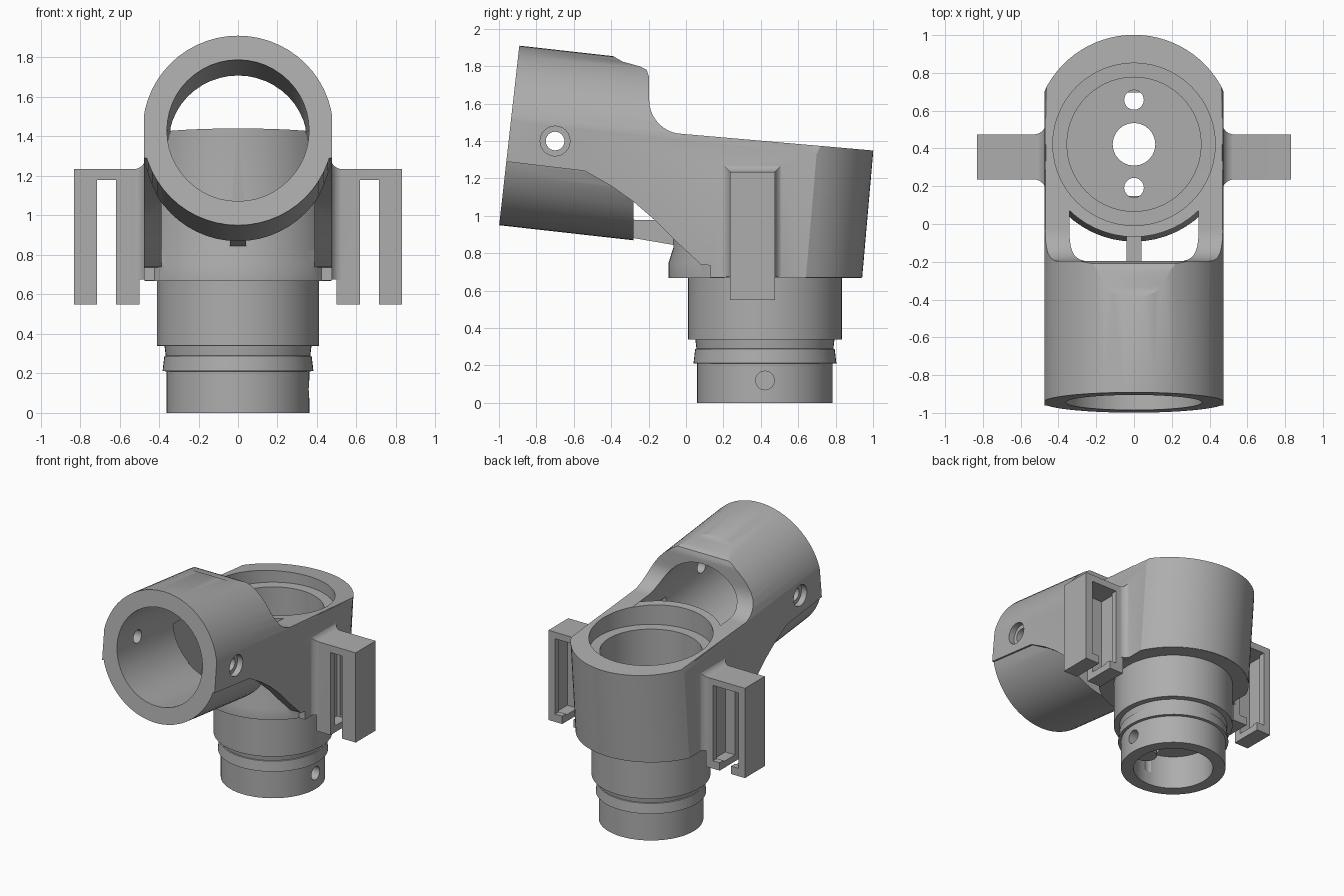
import bpy, bmesh
from math import sin, cos, pi, radians, acos, asin
from mathutils import Matrix

old = bpy.data.objects.get("Cube")
if old:
    bpy.data.objects.remove(old, do_unlink=True)

grey = bpy.data.materials.new("plain grey")
grey.use_nodes = True
grey.diffuse_color = (0.42, 0.42, 0.42, 1)
grey.node_tree.nodes["Principled BSDF"].inputs["Base Color"].default_value = grey.diffuse_color

AXES = {"x": lambda u, v, w: (w, u, v),
        "y": lambda u, v, w: (u, w, v),
        "z": lambda u, v, w: (u, v, w)}


def finish(name, bm, matrix=None):
    if matrix:
        bm.transform(matrix)
    bmesh.ops.recalc_face_normals(bm, faces=bm.faces)
    mesh = bpy.data.meshes.new(name)
    bm.to_mesh(mesh)
    bm.free()
    mesh.materials.append(grey)
    obj = bpy.data.objects.new(name, mesh)
    bpy.context.collection.objects.link(obj)
    return obj


def loft(name, axis, sections, matrix=None):
    """Join outlines of equal length, each given as (position, points)."""
    bm = bmesh.new()
    rings = [[bm.verts.new(AXES[axis](u, v, w)) for u, v in pts] for w, pts in sections]
    n = len(rings[0])
    for a, b in zip(rings, rings[1:]):
        for i in range(n):
            j = (i + 1) % n
            bm.faces.new((a[i], a[j], b[j], b[i]))
    bm.faces.new(rings[0])
    bm.faces.new(rings[-1])
    return finish(name, bm, matrix)


def prism(name, axis, pts, a, b, matrix=None):
    return loft(name, axis, [(a, pts), (b, pts)], matrix)


def rect(u0, u1, v0, v1):
    return [(u0, v0), (u1, v0), (u1, v1), (u0, v1)]


def arc(cx, cy, r, a0, a1, n):
    return [(cx + r * cos(a0 + (a1 - a0) * i / n), cy + r * sin(a0 + (a1 - a0) * i / n))
            for i in range(n + 1)]


def circle(cx, cy, r, n=48):
    return arc(cx, cy, r, 0, 2 * pi, n)[:-1]


def lathe(name, profile, y, n=56):
    """Turn (radius, height) sections about an upright axis."""
    return loft(name, "z", [(z, circle(0, y, r, n)) for r, z in profile])


def boolean(obj, other, op):
    mod = obj.modifiers.new("cut", "BOOLEAN")
    mod.operation, mod.object, mod.solver = op, other, "EXACT"
    deps = bpy.context.evaluated_depsgraph_get()
    mesh = bpy.data.meshes.new_from_object(obj.evaluated_get(deps))
    obj.modifiers.clear()
    obj.data = mesh
    bpy.data.objects.remove(other, do_unlink=True)


def cut(obj, other):
    boolean(obj, other, "DIFFERENCE")


def join(obj, other):
    boolean(obj, other, "UNION")


def keep(obj, other):
    boolean(obj, other, "INTERSECT")


CY = 0.422                       # upright axis
R, BORE = 0.483, 0.36            # slanted tube radii
tilt = Matrix.Translation((0, -0.945, 1.43)) @ Matrix.Rotation(radians(-6.4), 4, "X")

# Main body: arched section along the slanted axis
arch = arc(0, 0, R, 0, pi, 28) + [(-R, -1.3), (R, -1.3)]
body = prism("coupling_body", "y", arch, 0, 2.3, tilt)

# Rounded back and flat sides
half = 0.475
a = acos(half / 0.526)
plan = [(half, -2.5)] + arc(0, 0, 0.526, a, pi - a, 28) + [(-half, -2.5)]
lean = Matrix.Translation((0, 0.414, 0.67)) @ Matrix.Rotation(radians(-5), 4, "X")
keep(body, prism("plan_cutter", "z", plan, -0.5, 2, lean))

# Side silhouette
cheek = [(-0.54, 1.24), (-0.4, 1.16), (-0.28, 1.075), (-0.17, 0.98), (-0.06, 0.87),
         (0.08, 0.74), (0.13, 0.735), (0.13, 0.67)]
back_edge = [(-0.4, 2.1), (-0.4, 1.86), (-0.34, 1.825), (-0.25, 1.8), (-0.21, 1.78), (-0.197, 1.74)]
throat = arc(-0.015, 1.62, 0.182, pi, 1.5 * pi, 10)
side = ([(-1.2, 0.7), (-1.2, 2.1)] + back_edge + throat
        + [(1.2, 1.332), (1.2, 0.67)] + cheek[:1:-1] + [(-0.28, 0.7)])
keep(body, prism("side_cutter", "x", side, -0.8, 0.8))

# Free the round underside of the tube from the cheeks
under = prism("under_cutter", "x", [(-1.3, 0.5), (-1.3, 1.33)] + cheek[:3] + [(-0.279, 0.5)], -0.7, 0.7)
cut(under, prism("tube_form", "y", circle(0, 0, R, 56), -0.5, 1.5, tilt))
cut(body, under)

# Tube bore and the open gap behind it
cut(body, prism("bore_cutter", "y", circle(0, 0, BORE), -0.2, 1.2, tilt))
cut(body, prism("gap_cutter", "x", rect(-0.27, 0.25, 0.6, 1.33), -0.387, 0.387))

# Upright socket, flange and stepped spigot
column = lathe("column", [(0.362, 0), (0.362, 0.21), (0.382, 0.212), (0.373, 0.288),
                          (0.366, 0.29), (0.372, 0.338), (0.411, 0.34), (0.411, 0.668),
                          (0.515, 0.669), (0.515, 0.75), (0.49, 0.83), (0.49, 1.7)], CY)
keep(column, prism("column_clip", "x",
                   [(-0.5, -0.1), (-0.5, 1.478), (1.2, 1.33), (1.2, -0.1)], -0.471, 0.471))
join(body, column)

# Rib under the gap
join(body, prism("rib", "x", [(-0.32, 0.888), (-0.04, 0.84), (-0.04, 0.975), (-0.32, 0.98)], -0.04, 0.04))

# Socket bores, spigot cavity and floor holes
cut(body, lathe("socket_cutter", [(0.355, 0.4), (0.355, 1.28), (0.43, 1.281), (0.43, 2)], CY))
cut(body, lathe("cavity_cutter", [(0.275, -0.2), (0.275, 0.25)], CY))
for dy, r in ((0, 0.113), (0.235, 0.052), (-0.23, 0.052)):
    cut(body, prism("floor_hole", "z", circle(0, CY + dy, r, 24), 0.1, 0.6))

# Screw boss inside the spigot with its blind side hole
join(body, prism("screw_boss", "z", circle(0.245, CY, 0.075, 24), 0.01, 0.27))
cut(body, prism("screw_hole", "x", circle(CY, 0.12, 0.05, 24), 0.22, 0.5))

# Counterbored pin holes through the tube sides
cut(body, prism("pin_hole", "x", circle(-0.7, 1.4, 0.05, 24), -0.7, 0.7))
for s in (-1, 1):
    cut(body, prism("pin_counterbore", "x", circle(-0.7, 1.4, 0.08, 24), s * 0.43, s * 0.7))

# Side clips: flared foot, block, rear pocket and slot
for s in (-1, 1):
    sections = []
    for i in range(7):
        t = i / 6 * pi / 2
        f = 0.06 * (1 - sin(t))
        x = 0.468 + 0.062 * (1 - cos(t))
        sections.append((s * x, rect(0.236 - f, 0.474 + f, 0.675, 1.234 + f)))
    join(body, loft("clip_foot", "x", sections))
    clip = prism("clip", "x", rect(0.235, 0.475, 0.55, 1.235), s * 0.5, s * 0.83)
    x0, x1 = sorted((s * 0.535, s * 0.8))
    cut(clip, prism("clip_pocket", "y", rect(x0, x1, 0.6, 1.19), 0.29, 0.43))
    x0, x1 = sorted((s * 0.56, s * 0.775))
    cut(clip, prism("clip_mouth", "y", rect(x0, x1, 0.61, 1.185), 0.4, 0.6))
    x0, x1 = sorted((s * 0.617, s * 0.713))
    cut(clip, prism("clip_slot", "y", rect(x0, x1, 0.4, 1.18), 0.1, 0.6))
    join(body, clip)

bpy.ops.object.select_all(action="DESELECT")
body.select_set(True)
bpy.context.view_layer.objects.active = body
bpy.ops.object.shade_smooth_by_angle(angle=radians(25))
